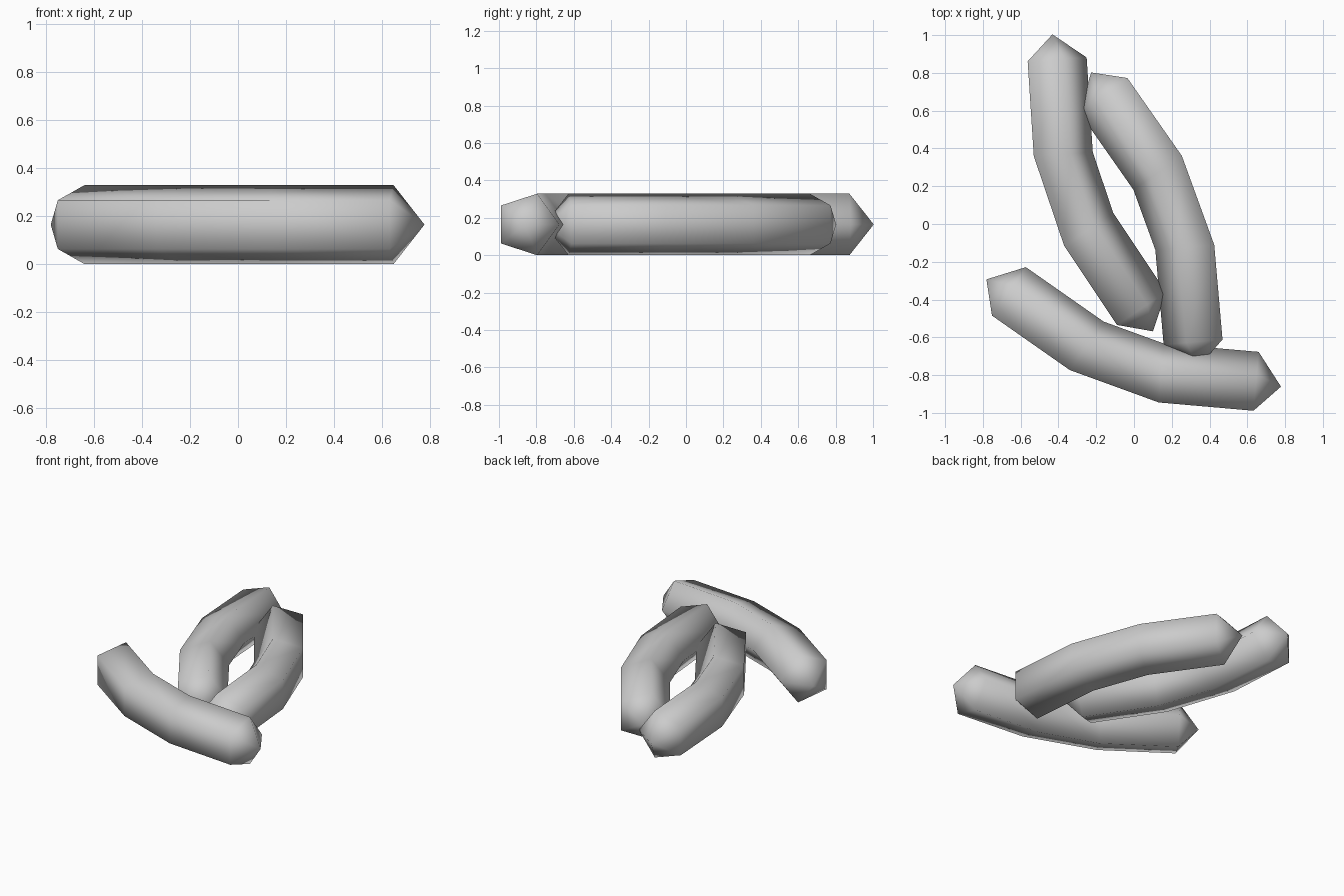
import bpy
import bmesh
from math import sin, cos, radians, tau
from mathutils import Vector

if "Cube" in bpy.data.objects:
    bpy.data.objects.remove(bpy.data.objects["Cube"], do_unlink=True)

SIDES = 5
RADIUS = 0.173
HEIGHT = 0.1645     # centre line above the ground
HALF_MID = 0.2145   # half of the middle section
END_LEN = 0.503     # straight section at each end
TIP_LEN = 0.134
BEND = radians(15)

grey = bpy.data.materials.new("light_grey")
grey.use_nodes = True
colour = (0.6, 0.6, 0.6, 1)
grey.diffuse_color = colour
grey.node_tree.nodes["Principled BSDF"].inputs["Base Color"].default_value = colour


def add_ring(bm, centre, inward):
    """Pentagon across the path, one corner on the inside of the bend."""
    ring = []
    for i in range(SIDES):
        a = tau * i / SIDES
        offset = inward * cos(a) + Vector((0, 0, sin(a)))
        ring.append(bm.verts.new(centre + offset * RADIUS))
    return ring


def make_stick(name, x, y, turn):
    """Bent five-sided stick with a pointed cap at both ends."""
    bm = bmesh.new()
    rings, tips = [], []
    for side in (-1, 1):
        along = Vector((side * cos(BEND), sin(BEND), 0))
        inward = Vector((-side * sin(BEND), cos(BEND), 0))
        bend = Vector((side * HALF_MID, 0, 0))
        end = bend + along * END_LEN
        pair = [add_ring(bm, end, inward), add_ring(bm, bend, inward)]
        rings += pair if side < 0 else pair[::-1]
        tips.append(bm.verts.new(end + along * TIP_LEN))

    for i in range(SIDES):
        j = (i + 1) % SIDES
        for a, b in zip(rings, rings[1:]):
            bm.faces.new((a[i], a[j], b[j], b[i]))
        for ring, tip in zip((rings[0], rings[-1]), tips):
            bm.faces.new((ring[i], ring[j], tip))
    bmesh.ops.recalc_face_normals(bm, faces=bm.faces)
    for face in bm.faces:
        face.smooth = True

    mesh = bpy.data.meshes.new(name)
    bm.to_mesh(mesh)
    bm.free()
    mesh.materials.append(grey)
    obj = bpy.data.objects.new(name, mesh)
    obj.location = (x, y, HEIGHT)
    obj.rotation_euler.z = radians(turn)
    bpy.context.collection.objects.link(obj)


# Three identical sticks lying on the ground
make_stick("front_stick", -0.058, -0.732, -20)
make_stick("left_stick", 0.212, 0.079, 110)
make_stick("right_stick", -0.322, 0.165, -71.3)
